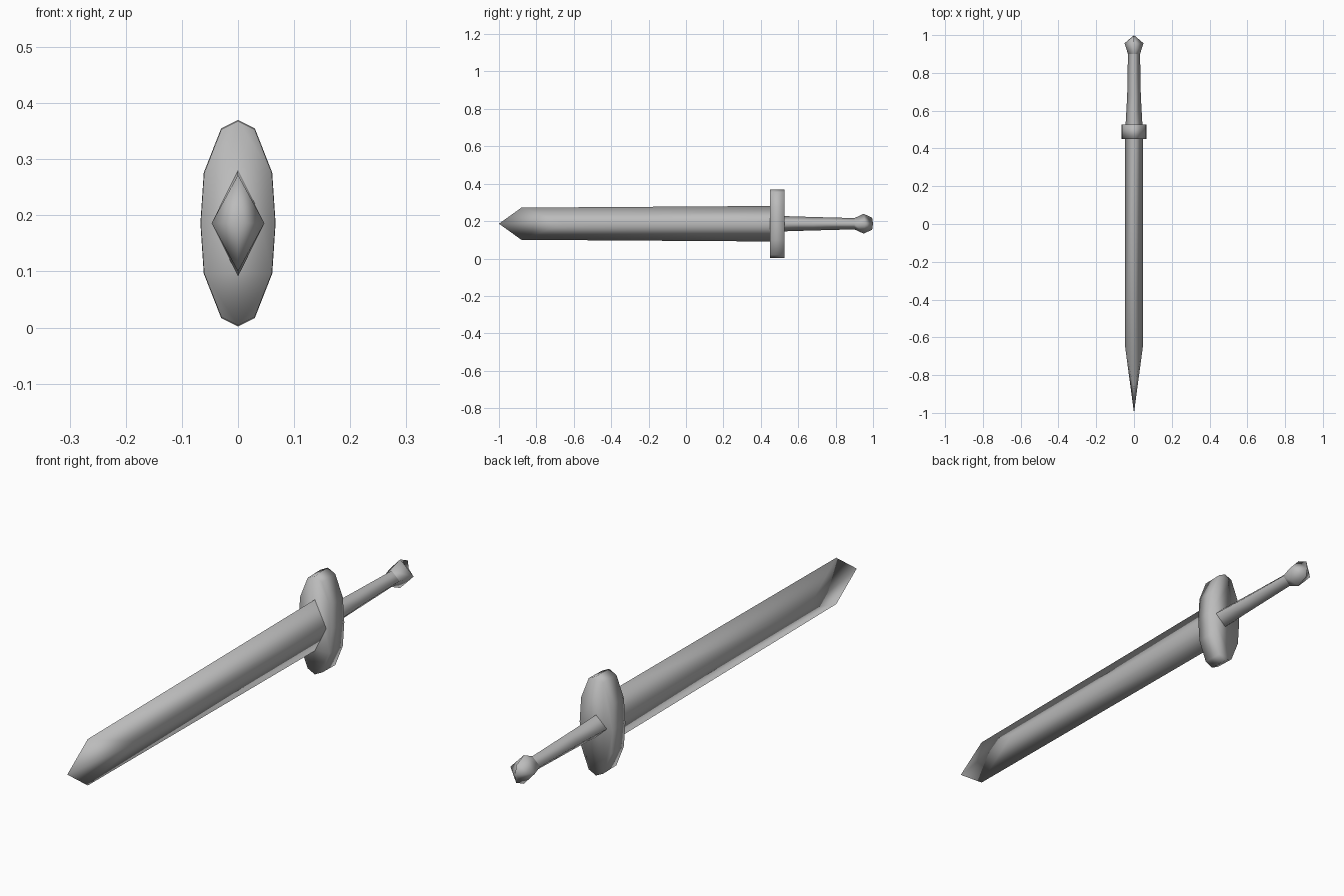
import bpy, bmesh

cube = bpy.data.objects.get("Cube")
if cube:
    bpy.data.objects.remove(cube, do_unlink=True)

CENTER_Z = 0.186

steel = bpy.data.materials.new("plain_grey")
steel.use_nodes = True
grey = (0.5, 0.5, 0.5, 1)
steel.diffuse_color = grey
steel.node_tree.nodes["Principled BSDF"].inputs["Base Color"].default_value = grey


def loft(name, rings, capped=False):
    """Skin matching rings of points, listed from front to back."""
    bm = bmesh.new()
    loops = [[bm.verts.new(p) for p in ring] for ring in rings]
    for a, b in zip(loops, loops[1:]):
        for i in range(len(a)):
            j = (i + 1) % len(a)
            bm.faces.new((b[i], b[j], a[j], a[i]))
    if capped:
        bm.faces.new(loops[0])
        bm.faces.new(loops[-1][::-1])
    bmesh.ops.remove_doubles(bm, verts=bm.verts, dist=0.0001)
    for face in bm.faces:
        face.smooth = True
    bm.normal_update()
    mesh = bpy.data.meshes.new(name)
    bm.to_mesh(mesh)
    bm.free()
    mesh.materials.append(steel)
    obj = bpy.data.objects.new(name, mesh)
    obj.location.z = CENTER_Z
    bpy.context.collection.objects.link(obj)


def diamond(half_x, half_z, y, ridge_y=None):
    """Four-point section; the side points may sit at their own depth."""
    side = y if ridge_y is None else ridge_y
    return [(half_x, side, 0.0), (0.0, y, half_z),
            (-half_x, side, 0.0), (0.0, y, -half_z)]


# Blade: diamond section, side ridges stop short of the cutting edges
loft("blade", [
    diamond(0.0, 0.0, -1.0),
    diamond(0.047, 0.086, -0.88, -0.65),
    diamond(0.047, 0.095, 0.46),
])

# Guard: twelve-sided long plate, mirrored from one quarter outline
quarter = [(0.067, 0.0), (0.061, 0.09), (0.03, 0.169), (0.0, 0.184)]
half = quarter + [(-x, z) for x, z in quarter[-2::-1]]
outline = half + [(x, -z) for x, z in half[-2:0:-1]]
loft("guard", [
    [(x * s, y, z * s) for x, z in outline]
    for y, s in ((0.45, 0.99), (0.527, 1.0))
], capped=True)

# Grip: tapering diamond bar
loft("grip", [
    diamond(0.045, 0.041, 0.52),
    diamond(0.036, 0.036, 0.68),
    diamond(0.032, 0.03, 0.905),
])

# Pommel: flared diamond closing to an upright ridge
loft("pommel", [
    diamond(0.032, 0.03, 0.9),
    diamond(0.05, 0.053, 0.95, 0.957),
    diamond(0.0, 0.032, 0.995, 1.0),
])
